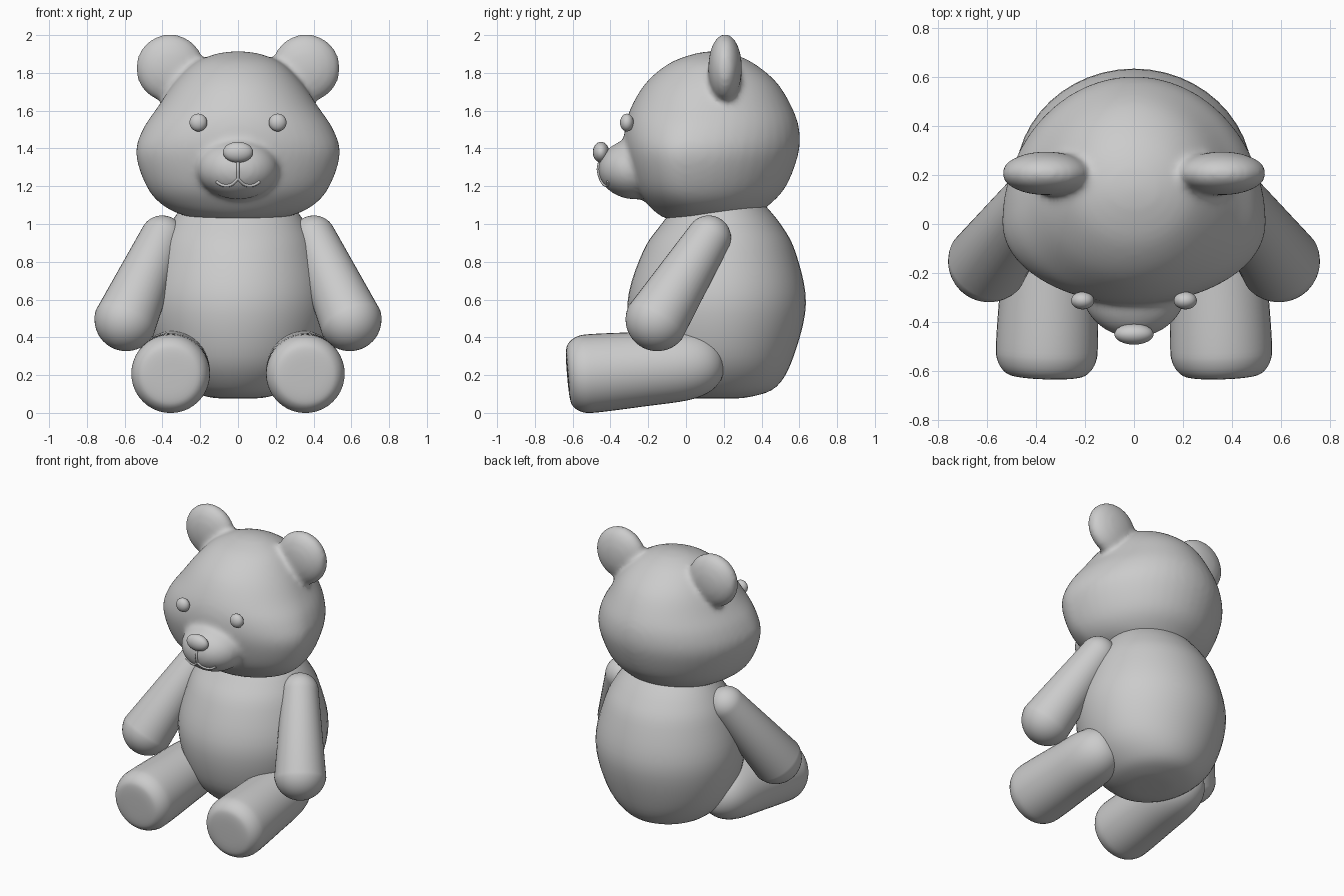
import bpy, bmesh
from math import sin, cos, pi, sqrt
from mathutils import Vector, Matrix

cube = bpy.data.objects.get("Cube")
if cube:
    bpy.data.objects.remove(cube)

plush = bpy.data.materials.new("light grey")
plush.diffuse_color = (0.6, 0.6, 0.6, 1)
plush.use_nodes = True
plush.node_tree.nodes["Principled BSDF"].inputs["Base Color"].default_value = (0.6, 0.6, 0.6, 1)


def finish(name, bm):
    """Turn a bmesh into a smooth shaded object."""
    bmesh.ops.recalc_face_normals(bm, faces=bm.faces)
    for face in bm.faces:
        face.smooth = True
    mesh = bpy.data.meshes.new(name)
    bm.to_mesh(mesh)
    bm.free()
    mesh.materials.append(plush)
    obj = bpy.data.objects.new(name, mesh)
    bpy.context.collection.objects.link(obj)
    return obj


def spline(rows, steps=5):
    """Pass a smooth curve through rows of values."""
    out = []
    for i in range(len(rows) - 1):
        quad = [rows[max(i - 1, 0)], rows[i], rows[i + 1], rows[min(i + 2, len(rows) - 1)]]
        for k in range(steps):
            t = k / steps
            out.append([b + t / 2 * (c - a + t * (2*a - 5*b + 4*c - d + t * (3*b - 3*c + d - a)))
                        for a, b, c, d in zip(*quad)])
    return out + [list(rows[-1])]


def skin(bm, loops):
    """Bridge equal rings of points and cap both ends."""
    rings = [[bm.verts.new(p) for p in loop] for loop in loops]
    n = len(rings[0])
    for low, high in zip(rings, rings[1:]):
        for i in range(n):
            j = (i + 1) % n
            bm.faces.new((low[i], low[j], high[j], high[i]))
    bm.faces.new(rings[0][::-1])
    bm.faces.new(rings[-1])


def loft(bm, rows, n=48):
    """Rows: height, half width, front y, widest y, back y."""
    loops = []
    for z, w, front, mid, back in spline(rows):
        loop = []
        for i in range(n):
            a = 2 * pi * i / n
            depth = back - mid if sin(a) > 0 else mid - front
            loop.append((w * cos(a), mid + depth * sin(a), z))
        loops.append(loop)
    skin(bm, loops)


def limb(name, start, end, profile, n=40):
    """Revolve (distance, radius) pairs about the line from start to end."""
    axis = Vector(end) - Vector(start)
    turn = Matrix.Translation(start) @ axis.to_track_quat('Z', 'Y').to_matrix().to_4x4()
    bm = bmesh.new()
    skin(bm, [[turn @ Vector((r * cos(2*pi*i/n), r * sin(2*pi*i/n), d)) for i in range(n)]
              for d, r in profile])
    return finish(name, bm)


def ball(bm, centre, radii):
    bmesh.ops.create_uvsphere(bm, u_segments=32, v_segments=20, radius=1,
                              matrix=Matrix.Translation(centre) @ Matrix.Diagonal((*radii, 1)))


# Torso
bm = bmesh.new()
loft(bm, [(.075, .03, .12, .16, .2), (.085, .16, -.02, .17, .34), (.14, .29, -.14, .18, .48),
          (.3, .42, -.26, .18, .57), (.58, .485, -.31, .18, .635), (.85, .43, -.23, .18, .58),
          (1, .36, -.13, .18, .5), (1.12, .27, -.03, .18, .4)])
finish("torso", bm)

# Head, muzzle and ears blended into one soft shell
bm = bmesh.new()
loft(bm, [(1.02, .12, -.07, .08, .25), (1.04, .27, -.13, .06, .35), (1.1, .4, -.2, .03, .44),
          (1.2, .485, -.27, 0, .53), (1.37, .54, -.32, 0, .595), (1.5, .505, -.325, .03, .6),
          (1.62, .425, -.29, .07, .56), (1.75, .335, -.21, .11, .48), (1.85, .235, -.09, .13, .36),
          (1.9, .12, .04, .14, .25), (1.915, .02, .13, .14, .16)])
ball(bm, (0, -.27, 1.29), (.215, .195, .16))
for side in (-1, 1):
    ball(bm, (side * .36, .207, 1.825), (.182, .09, .182))
head = finish("head", bm)
remesh = head.modifiers.new("blend", 'REMESH')
remesh.mode = 'VOXEL'
remesh.voxel_size = .016
remesh.use_smooth_shade = True
soften = head.modifiers.new("soften", 'SMOOTH')
soften.factor = .5
soften.iterations = 14

# Nose
bm = bmesh.new()
ball(bm, (0, -.45, 1.38), (.08, .043, .055))
finish("nose", bm)

# Tapered capsule for the arms
reach, paw, shoulder = .545, .168, .118
slope = (paw - shoulder) / reach
arm = []
for k in range(25):
    a = pi * (.005 + .99 * k / 24)
    at_paw = cos(a) > slope
    radius = paw if at_paw else shoulder
    arm.append(((0 if at_paw else reach) - radius * cos(a), radius * sin(a)))

# Leg profile: flat sole, rounded rim, domed hip
leg = spline([(0, .01), (.003, .12), (.02, .17), (.07, .202), (.15, .208), (.4, .197),
              (.62, .185), (.74, .152), (.81, .09), (.833, .01)], 4)

for side, label in ((1, "left"), (-1, "right")):
    limb(label + "_arm", (side * .592, -.152, .495), (side * .398, .125, .935), arm)
    limb(label + "_leg", (side * .36, -.628, .198), (side * .335, .2, .268), leg)
    bm = bmesh.new()
    ball(bm, (side * .21, -.313, 1.537), (.047, .036, .047))
    finish(label + "_eye", bm)

# Mouth stitched onto the muzzle surface
bpy.context.view_layer.update()
shell = head.evaluated_get(bpy.context.evaluated_depsgraph_get())
thread = bpy.data.curves.new("mouth", 'CURVE')
thread.dimensions = '3D'
thread.bevel_depth = .008
thread.bevel_resolution = 2
thread.use_fill_caps = True
smile = spline([(0, 1.235 + .005), (.035, 1.208), (.08, 1.205), (.115, 1.225)])
strokes = [[(0, 1.36 - .01 * k) for k in range(13)], smile, [(-x, z) for x, z in smile]]
for stroke in strokes:
    points = []
    for x, z in stroke:
        hit, where, normal, index = shell.ray_cast(Vector((x, -2, z)), Vector((0, 1, 0)))
        points.append((x, (where.y if hit else -.45) - .002, z, 1))
    line = thread.splines.new('POLY')
    line.points.add(len(points) - 1)
    for point, co in zip(line.points, points):
        point.co = co
mouth = bpy.data.objects.new("mouth", thread)
thread.materials.append(plush)
bpy.context.collection.objects.link(mouth)
